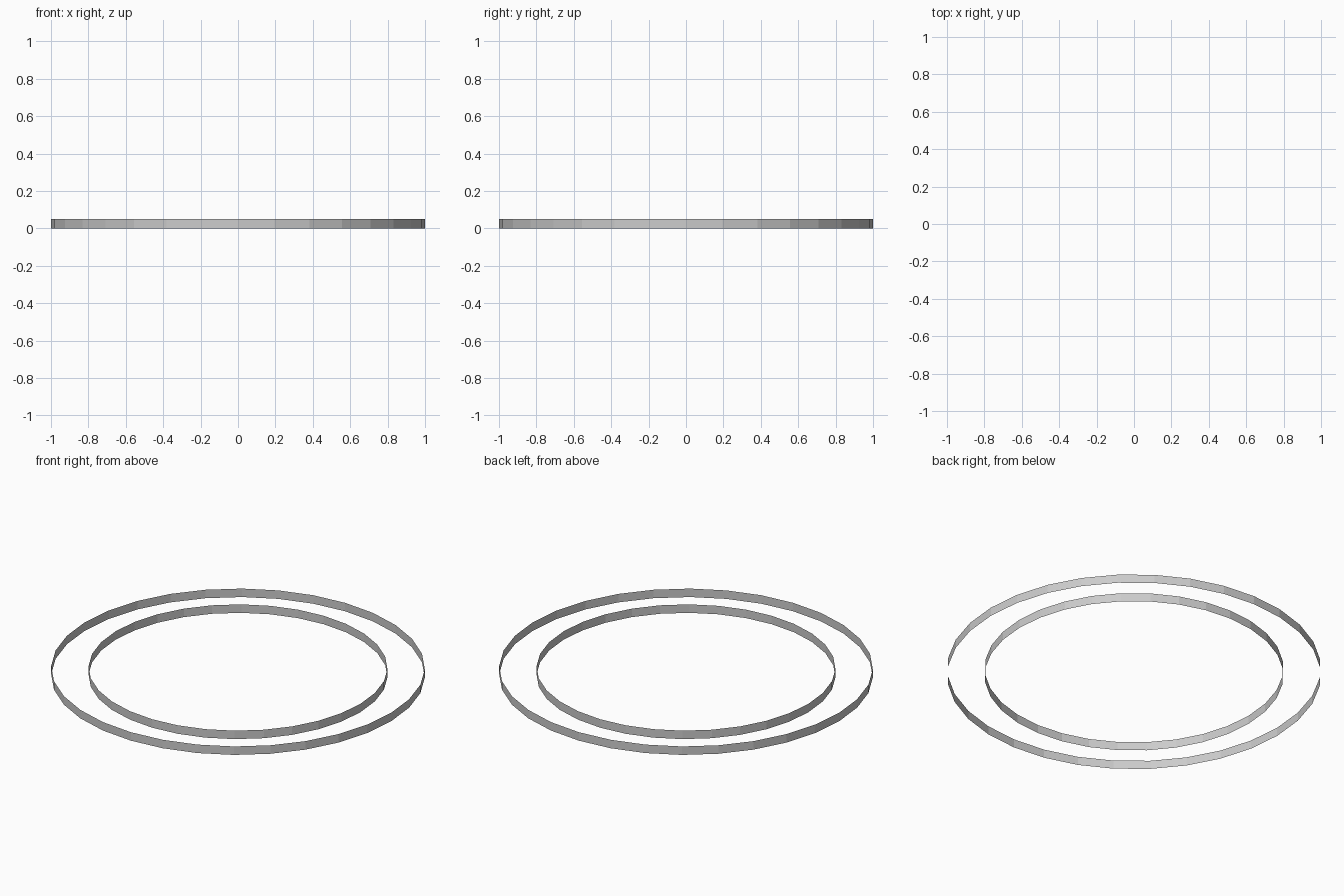
import bpy

if "Cube" in bpy.data.objects:
    bpy.data.objects.remove(bpy.data.objects["Cube"])

HEIGHT = 0.05
SIDES = 32


def open_band(name, radius):
    """Thin upright circular wall with no top or bottom."""
    bpy.ops.mesh.primitive_cylinder_add(
        vertices=SIDES, radius=radius, depth=HEIGHT,
        end_fill_type='NOTHING', location=(0, 0, HEIGHT / 2))
    band = bpy.context.object
    band.name = name
    return band


# Two concentric flat-faced bands
open_band("outer_band", 1.0)
inner = open_band("inner_band", 0.8)

# The inner wall faces the centre of the ring
inner.data.flip_normals()
